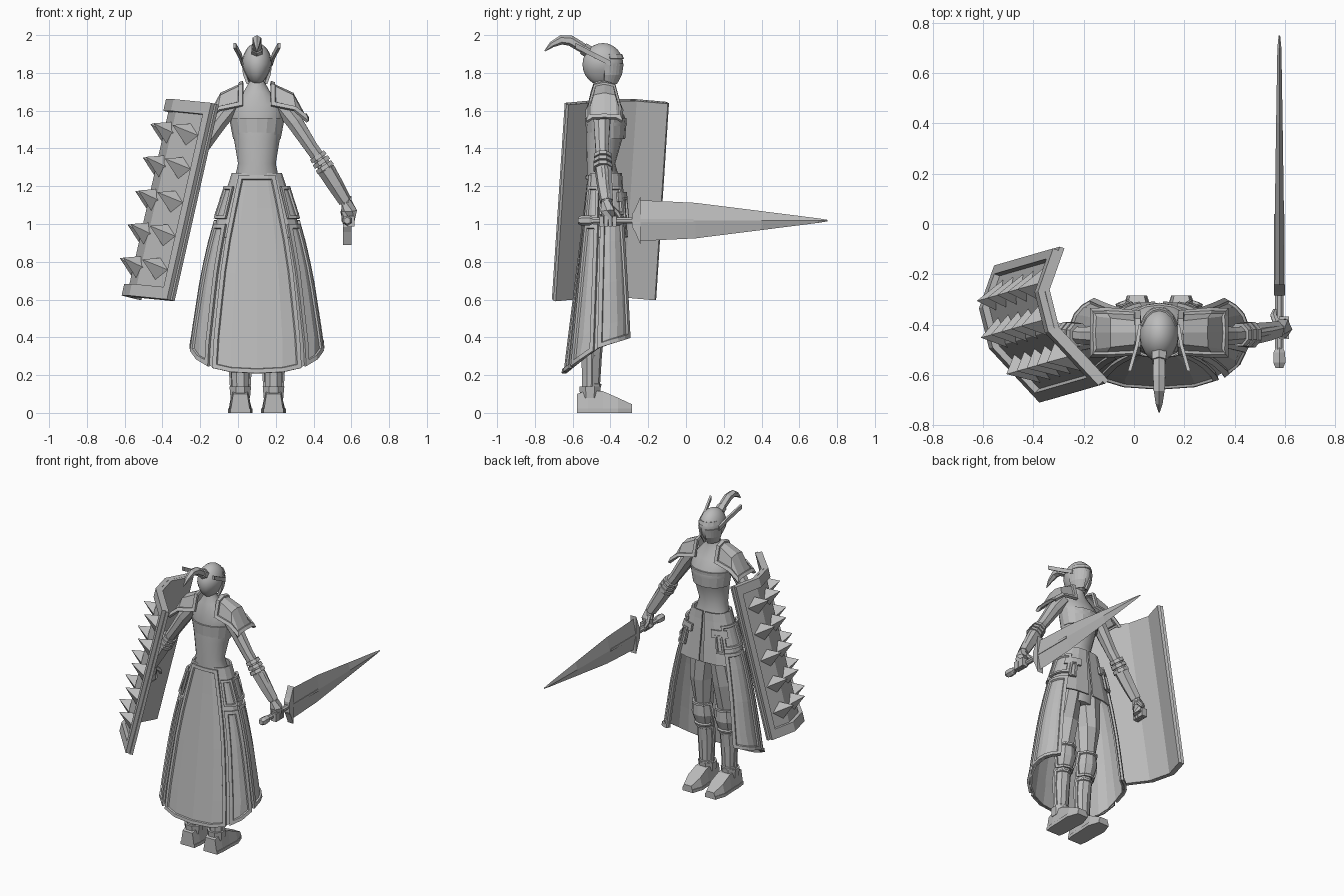
import bpy, bmesh
from math import sin, cos, radians, pi, copysign
from mathutils import Vector as V

if "Cube" in bpy.data.objects:
    bpy.data.objects.remove(bpy.data.objects["Cube"])

grey = bpy.data.materials.new("plain_grey")
grey.use_nodes = True
grey.diffuse_color = (0.5, 0.5, 0.5, 1)
grey.node_tree.nodes["Principled BSDF"].inputs["Base Color"].default_value = (0.5, 0.5, 0.5, 1)
CX, CY = 0.1, -0.43          # body axis
SIDES = ((1, "sword"), (-1, "shield"))


def finish(name, bm, smooth=False, thick=0):
    me = bpy.data.meshes.new(name)
    bm.to_mesh(me)
    bm.free()
    me.materials.append(grey)
    ob = bpy.data.objects.new(name, me)
    bpy.context.collection.objects.link(ob)
    if thick:
        m = ob.modifiers.new("thickness", 'SOLIDIFY')
        m.thickness, m.offset = thick, -1
    if smooth:
        bpy.ops.object.select_all(action='DESELECT')
        ob.select_set(True)
        bpy.context.view_layer.objects.active = ob
        bpy.ops.object.shade_smooth_by_angle(angle=radians(35))
    return ob


def skin(name, rings, smooth=False):
    """Closed solid through a list of equal rings of points."""
    bm = bmesh.new()
    vs = [[bm.verts.new(p) for p in r] for r in rings]
    n = len(vs[0])
    for a, b in zip(vs, vs[1:]):
        for i in range(n):
            bm.faces.new((a[i], a[(i + 1) % n], b[(i + 1) % n], b[i]))
    bm.faces.new(vs[0])
    bm.faces.new(vs[-1])
    bmesh.ops.recalc_face_normals(bm, faces=bm.faces)
    return finish(name, bm, smooth)


def sheet(name, rows, ref, thick=0.02, rim=0, depth=0.01):
    """Thin plate over a grid of points, facing away from ref, with a raised rim."""
    bm = bmesh.new()
    vs = [[bm.verts.new(p) for p in r] for r in rows]
    for a, b in zip(vs, vs[1:]):
        for i in range(len(a) - 1):
            bm.faces.new((a[i], a[i + 1], b[i + 1], b[i]))
    bm.normal_update()
    if sum(f.normal.dot(f.calc_center_median() - V(ref)) * f.calc_area() for f in bm.faces) < 0:
        bmesh.ops.reverse_faces(bm, faces=bm.faces[:])
    if rim:
        bmesh.ops.inset_region(bm, faces=bm.faces[:], thickness=rim, use_boundary=True, use_even_offset=True)
        inner = [f for f in bm.faces if not any(e.is_boundary for e in f.edges)]
        bmesh.ops.inset_region(bm, faces=inner, thickness=0.004, depth=-depth, use_even_offset=True)
    return finish(name, bm, thick=thick)


def tube(name, pts, n=8):
    """Round limb through points (x, y, z, radius)."""
    rings = []
    for i, p in enumerate(pts):
        d = V(pts[min(i + 1, len(pts) - 1)][:3]) - V(pts[max(i - 1, 0)][:3])
        q = d.to_track_quat('Z', 'Y')
        rings.append([V(p[:3]) + q @ V((p[3] * cos(2 * pi * (k + .5) / n), p[3] * sin(2 * pi * (k + .5) / n), 0))
                      for k in range(n)])
    return skin(name, rings)


def box(name, c, h):
    x, y, z = h
    base = [(-x, -y), (x, -y), (x, y), (-x, y)]
    return skin(name, [[V(c) + V((a, b, k)) for a, b in base] for k in (-z, z)])


def lerp_table(tab, z):
    for (z0, a), (z1, b) in zip(tab, tab[1:]):
        if z <= z1:
            return a + (b - a) * max(0, z - z0) / (z1 - z0)
    return tab[-1][1]


# Torso, neck and head
torso = [(.9, -.43, .1, .07), (1.1, -.43, .14, .085), (1.25, -.44, .115, .085), (1.32, -.45, .1, .075),
         (1.44, -.435, .12, .095), (1.53, -.42, .14, .107), (1.57, -.425, .143, .1), (1.63, -.44, .13, .08),
         (1.7, -.45, .07, .055), (1.76, -.445, .036, .04), (1.8, -.44, .036, .04)]
skin("torso", [[(CX + rx * cos(k * pi / 8), cy + ry * sin(k * pi / 8), z) for k in range(16)]
               for z, cy, rx, ry in torso], True)
sheet("bodice_band", [[(CX + rx * cos(k * pi / 8), -.424 + ry * sin(k * pi / 8), z) for k in range(17)]
                      for z, rx, ry in ((1.45, .126, .102), (1.56, .147, .11))], (CX, CY, 1.5), .01)
bm = bmesh.new()
bmesh.ops.create_uvsphere(bm, u_segments=16, v_segments=12, radius=1)
for v in bm.verts:
    narrow = 1 - .3 * max(0, -v.co.z)
    v.co = V((CX + .079 * narrow * v.co.x, -.44 + .108 * v.co.y, 1.845 + .113 * v.co.z))
finish("helmet", bm, True)


def face_row(z, r, a0, a1):
    return [(CX + r * .08 * cos(a), -.44 + r * .112 * sin(a), z)
            for a in [radians(a0 + (a1 - a0) * i / 6) for i in range(7)]]


sheet("visor_brow", [face_row(1.9, .91, 20, 160), face_row(1.875, .99, 20, 160)], (CX, -.44, 1.85), .015)
for a0, a1, part in ((5, 78, "left"), (102, 175, "right")):
    sheet("cheek_guard_" + part, [face_row(1.85, 1.01, a0, a1), face_row(1.79, .92, a0, a1),
                                  face_row(1.74, .68, a0, a1)], (CX, -.44, 1.85), .015)
# Plume curving up and back from the helmet
tube("plume", [(CX, -.5, 1.9, .02), (CX, -.56, 1.94, .027), (CX, -.61, 1.97, .028), (CX, -.66, 1.975, .025),
               (CX, -.71, 1.95, .016), (CX, -.748, 1.915, .003)], 6)
tube("plume_socket", [(CX, -.49, 1.895, .034), (CX, -.545, 1.93, .032)], 6)

# Skirt surface, angle 90 is the back, negative angles wrap toward the opening
WIDTH = [(.2, .35), (.35, .342), (.73, .283), (.96, .23), (1.27, .13)]
DEPTH = [(.2, .215), (1.25, .085)]


def on_skirt(t, z, off=0):
    c, s = cos(radians(t)), sin(radians(t))
    boxy = [copysign(abs(k) ** .8, k) for k in (c, s)]
    front = .8 + .25 * (z - .3) if s < 0 else 1
    return V((CX + (lerp_table(WIDTH, z) + off) * boxy[0], CY - (lerp_table(DEPTH, z) * front + off) * boxy[1], z))


def hem(t):
    s = sin(radians(t))
    return .36 - (.15 if s > 0 else .05) * s


def skirt_patch(name, t0, t1, top, bottom=None, off=0.015, rim=.022, n=4, thick=.015):
    rows = []
    for j in range(7):
        row = []
        for i in range(n + 1):
            t = t0 + (t1 - t0) * i / n
            zb = hem(t) if bottom is None else bottom
            row.append(on_skirt(t, top + (zb - top) * j / 6, off))
        rows.append(row)
    return sheet(name, rows, (CX, CY, .8), thick, rim)


skirt_patch("skirt_cloth", -46, 226, 1.27, off=0, rim=0, n=16, thick=.01)
skirt_patch("waist_wrap", -88, 268, 1.27, .93, off=.003, rim=0, n=16, thick=.01)
skirt_patch("back_panel", 54, 126, 1.26)
for s, tag in SIDES:
    def both(a, b):
        return (a, b) if s > 0 else (180 - a, 180 - b)
    skirt_patch(tag + "_rear_panel", *both(12, 49), 1.0, off=.018, n=2)
    skirt_patch(tag + "_side_panel", *both(-47, 7), 1.02, off=.018)
    skirt_patch(tag + "_rear_hip_plate", *both(12, 48), 1.2, 1.03, off=.026, rim=.015, n=2)
    skirt_patch(tag + "_side_hip_plate", *both(-46, 8), 1.2, 1.05, off=.024, rim=.015)
    skirt_patch(tag + "_hip_strap", *both(-72, -30), 1.17, 1.12, off=.025, rim=0)
    skirt_patch(tag + "_belt_pouch", *both(-64, -48), 1.14, 1.02, off=.03, rim=.01)

    # Swept helmet wings
    skin(tag + "_helmet_wing", [[(CX + s * (x + dx), y, z + dz) for dx, dz in
                                ((-.006, -.014), (.008, -.014), (.008, .014), (-.006, .014))]
                               for x, y, z in ((.074, -.4, 1.85), (.087, -.48, 1.89), (.117, -.585, 1.945))])

    # Shoulder plate: flat crown with sloping front and rear flaps
    crown = ((.075, 1.755, .125, .088), (.2, 1.70, .095, .1), (.275, 1.565, .02, .098))
    rows = [[(CX + s * x, -.432 + y * w, z - d * k) for y, k in
             ((-1, 1), (-.65, .1), (0, -.03), (.65, .1), (1, 1))] for x, z, d, w in crown]
    sheet(tag + "_shoulder_plate", rows, (CX + s * .1, -.43, 1.58), .018, .022)

    # Arm, bracer and fist
    def arm(part, pts, n=8):
        tube(tag + part, [(CX + s * x, y, z, r) for x, y, z, r in pts], n)
    arm("_upper_arm", ((.13, -.44, 1.63, .05), (.2, -.445, 1.54, .047), (.285, -.445, 1.41, .038), (.355, -.44, 1.31, .035)))
    arm("_forearm", ((.34, -.44, 1.335, .036), (.38, -.435, 1.27, .042), (.465, -.42, 1.13, .03), (.48, -.42, 1.09, .026)))
    for x, z, r in ((.318, 1.365, .048), (.335, 1.338, .051), (.352, 1.31, .053)):
        arm("_elbow_band", ((x, -.44, z, r), (x + .013, -.44, z - .019, r + .002)))
    arm("_bracer", ((.365, -.438, 1.29, .048), (.42, -.43, 1.2, .043), (.468, -.42, 1.12, .036)), 6)
    arm("_palm", ((.475, -.42, 1.12, .028), (.488, -.415, 1.07, .042), (.482, -.41, 1.01, .036)), 6)
    for k in range(4):
        box(tag + "_finger", (CX + s * .497, -.447 + k * .023, 1.015), (.02, .01, .028))
    arm("_thumb", ((.47, -.4, 1.09, .016), (.455, -.365, 1.06, .014), (.46, -.345, 1.03, .01)), 6)

    # Leg, greave, knee guard and boot
    lx = CX + s * .088
    tube(tag + "_leg", [(lx, -.505, .08, .048), (lx, -.505, .2, .049), (lx, -.505, .34, .056), (lx, -.475, .5, .054),
                        (lx, -.45, .76, .08), (CX + s * .075, -.43, 1.03, .085)], 8)

    def wrap(z, r, cy):
        return [(lx + r * cos(radians(a)), cy + r * sin(radians(a)), z) for a in (10, 55, 90, 125, 170)]
    sheet(tag + "_greave", [wrap(.14, .056, -.505), wrap(.3, .066, -.505), wrap(.4, .066, -.495)], (lx, -.5, .3), .012, .012, .006)
    sheet(tag + "_knee_guard", [wrap(.41, .07, -.485), wrap(.49, .09, -.475), wrap(.58, .078, -.465)], (lx, -.5, .5), .018, .014)
    tube(tag + "_boot_cuff", [(lx, -.508, .08, .056), (lx, -.508, .14, .062)], 8)
    foot = ((-.578, .05, .1), (-.52, .057, .12), (-.44, .058, .115), (-.36, .062, .08), (-.285, .038, .045))
    for part, lift, k in (("boot", .018, 1), ("boot_sole", 0, 1.06)):
        skin(tag + "_" + part, [[(lx - w * k, y, lift), (lx + w * k, y, lift),
                                (lx + w * (k if not lift else .75), y, h if lift else .022),
                                (lx - w * (k if not lift else .75), y, h if lift else .022)] for y, w, h in foot])

# Sword pointing forward
SX, SZ = .578, 1.018
tube("sword_grip", [(SX, -.5, SZ, .018), (SX, -.26, SZ, .018)], 8)
tube("sword_pommel", [(SX, -.572, SZ, .018), (SX, -.55, SZ, .028), (SX, -.51, SZ, .026), (SX, -.49, SZ, .016)], 6)
skin("sword_guard", [[(SX + a, y, SZ + h * b) for a, b in ((-.022, -1), (.022, -1), (.022, 1), (-.022, 1))]
                     for y, h in ((-.285, .035), (-.27, .06), (-.24, .13))])
skin("sword_blade", [[(SX - w, y, SZ), (SX, y, SZ - h), (SX + w, y, SZ), (SX, y, SZ + h)]
                     for y, h, w in ((-.24, .108, .02), (.05, .094, .018), (.4, .05, .013), (.7, .012, .008), (.75, .004, .003))])
for s in (-1, 1):
    box("sword_fuller", (SX + s * .017, -.1, SZ), (.004, .14, .008))

# Tall bent shield, leaning outward toward its foot
SECTION = [V((-.295, -.09, 1.64)), V((-.355, -.26, 1.655)), V((-.315, -.42, 1.655)), V((-.115, -.635, 1.635))]
LEAN = V((-.235, -.068, -1.04))
INSIDE = V((.1, -.35, 1.1))


def on_shield(u, v):
    i = min(int(u), 2)
    return SECTION[i].lerp(SECTION[i + 1], u - i) + LEAN * v


sheet("shield_board", [[on_shield(u, v) for u in range(4)] for v in (0, 1)], INSIDE, .02)
OUT = V((-.93, -.25, .22)).normalized()
for part, u0, u1, v0, v1 in (("top", 0, 3, 0, .06), ("bottom", 0, 3, .94, 1),
                             ("front", 0, .22, .06, .94), ("rear", 2.84, 3, .06, .94)):
    us = range(4) if u1 - u0 == 3 else (u0, u1)
    sheet("shield_rim_" + part, [[on_shield(u, v) + OUT * .028 for u in us] for v in (v0, v1)], INSIDE, .028)

# Rows of upswept four-sided spikes
for row in range(5):
    v = .165 + row * .171
    for u, w in ((.8, .36), (1.7, .36), (2.45, .26)):
        base = [on_shield(u + a * w, v + b * .055) for a, b in ((-1, 0), (0, -1), (1, 0), (0, 1))]
        tip = on_shield(u, v) + OUT * .088 + V((0, 0, .03))
        skin("shield_spike", [base, [tip.lerp(p, .02) for p in base]])
